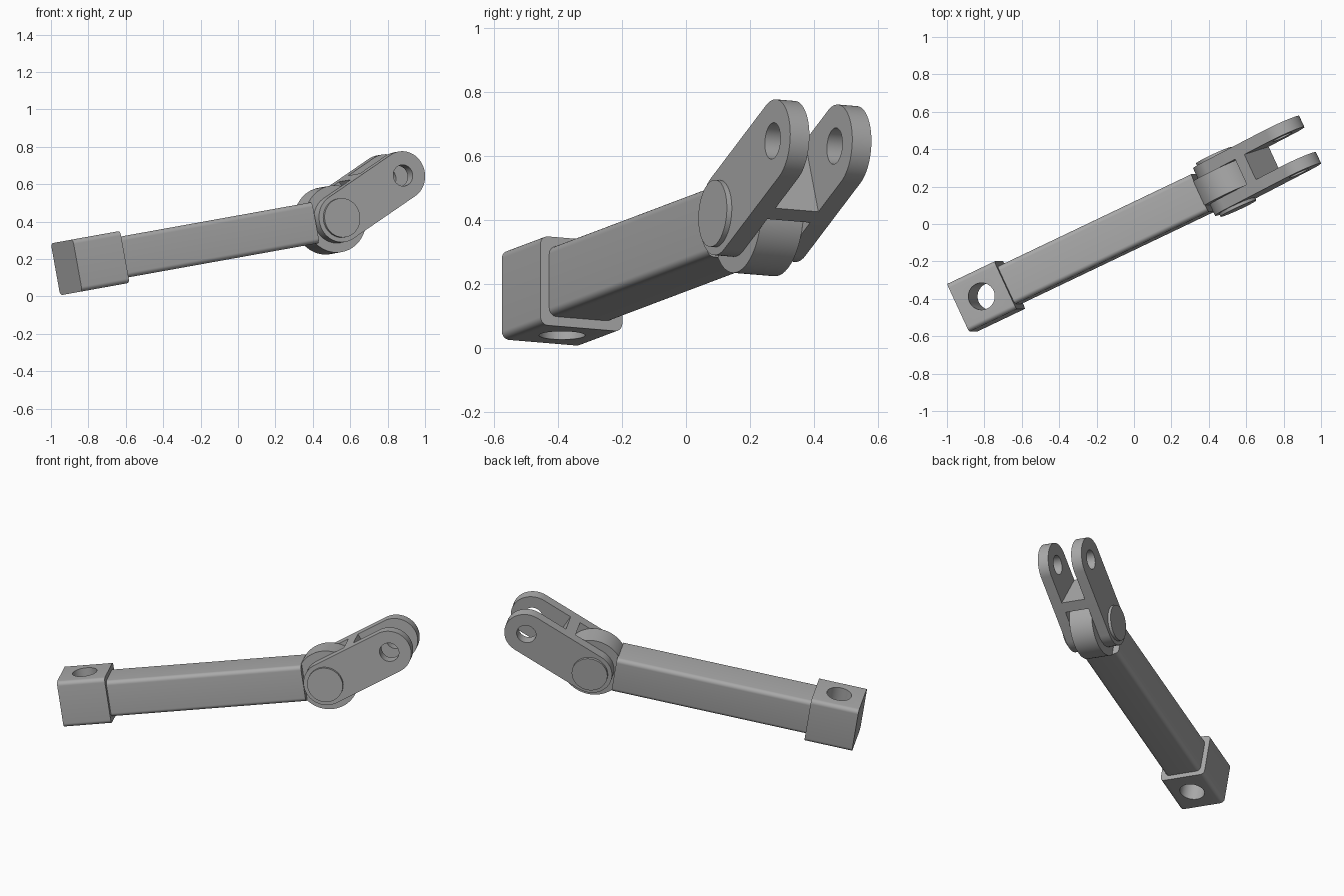
import bpy
import bmesh
from math import radians, cos, sin, pi
from mathutils import Matrix, Vector

cube = bpy.data.objects.get("Cube")
if cube:
    bpy.data.objects.remove(cube)

metal = bpy.data.materials.new("grey metal")
metal.use_nodes = True
grey = (0.40, 0.40, 0.40, 1)
metal.diffuse_color = grey
metal.node_tree.nodes["Principled BSDF"].inputs["Base Color"].default_value = grey

# Frames: the arm runs along local x; the fork is swung up about the pin
MID_Y, MID_Z = -0.033, 0.315
ARM = Matrix.Rotation(radians(-10.2), 4, 'Y') @ Matrix.Rotation(radians(25.15), 4, 'Z')
ARM = ARM @ Matrix.Translation((0, MID_Y, MID_Z))
FORK = ARM @ Matrix.Translation((0.6, 0, 0)) @ Matrix.Rotation(radians(-22.2), 4, 'Y')


def arc(cx, cy, r, start, end, steps):
    angles = [radians(start + (end - start) * i / steps) for i in range(steps + 1)]
    return [(cx + r * cos(a), cy + r * sin(a)) for a in angles]


def circle(r, cx=0, steps=64):
    return arc(cx, 0, r, 0, 360, steps)[:-1]


def rounded_square(size, r):
    h = size / 2 - r
    corners = [(h, h), (-h, h), (-h, -h), (h, -h)]
    return [p for i, (x, y) in enumerate(corners)
            for p in arc(x, y, r, 90 * i, 90 * i + 90, 8)]


def prism(name, profile, axis, low, high, frame):
    """Extrude a closed profile along the local x, y or z axis."""
    place = {'x': lambda a, b: (low, a, b),
             'y': lambda a, b: (a, low, b),
             'z': lambda a, b: (a, b, low)}[axis]
    push = Vector([(high - low) * (axis == k) for k in 'xyz'])
    bm = bmesh.new()
    face = bm.faces.new([bm.verts.new(place(a, b)) for a, b in profile])
    out = bmesh.ops.extrude_face_region(bm, geom=[face])
    moved = [g for g in out["geom"] if isinstance(g, bmesh.types.BMVert)]
    bmesh.ops.translate(bm, verts=moved, vec=push)
    bmesh.ops.recalc_face_normals(bm, faces=bm.faces)
    mesh = bpy.data.meshes.new(name)
    bm.to_mesh(mesh)
    bm.free()
    mesh.materials.append(metal)
    obj = bpy.data.objects.new(name, mesh)
    bpy.context.collection.objects.link(obj)
    obj.matrix_world = frame
    return obj


def activate(obj):
    bpy.ops.object.select_all(action='DESELECT')
    obj.select_set(True)
    bpy.context.view_layer.objects.active = obj


def drill(obj, cutter):
    activate(obj)
    mod = obj.modifiers.new("hole", 'BOOLEAN')
    mod.operation, mod.solver, mod.object = 'DIFFERENCE', 'EXACT', cutter
    bpy.ops.object.modifier_apply(modifier=mod.name)
    bpy.data.objects.remove(cutter)


parts = []

# End block with a vertical through hole
block = prism("end_block", rounded_square(0.282, 0.025), 'x', -0.982, -0.698, ARM)
drill(block, prism("block_cutter", circle(0.072, -0.84), 'z', -0.3, 0.3, ARM))
parts.append(block)

# Square arm and the round knuckle at its tip
parts.append(prism("arm", rounded_square(0.222, 0.025), 'x', -0.72, 0.462, ARM))
parts.append(prism("knuckle", circle(0.18, 0.6, 96), 'y', -0.072, 0.072, ARM))

# Fork: two ears with holes, mirrored about the middle
REACH, EAR_R, INNER, OUTER = 0.437, 0.13, 0.074, 0.14
ear_profile = arc(REACH, 0, EAR_R, -90, 90, 32) + arc(0, 0, EAR_R, 90, 270, 32)
for side, name in ((-1, "front_ear"), (1, "back_ear")):
    ear = prism(name, ear_profile, 'y', side * INNER, side * OUTER, FORK)
    drill(ear, prism("ear_cutter", circle(0.057, REACH), 'y', -0.3, 0.3, FORK))
    parts.append(ear)

# Web joining the ears, and the pivot pin with its heads
web = [(0.19, -EAR_R), (0.255, -EAR_R), (0.255, EAR_R), (0.19, EAR_R)]
parts.append(prism("fork_web", web, 'y', -INNER, INNER, FORK))
parts.append(prism("pivot_pin", circle(0.105), 'y', -0.157, 0.157, FORK))

for part in parts:
    activate(part)
    bpy.ops.object.shade_smooth_by_angle(angle=radians(30))
